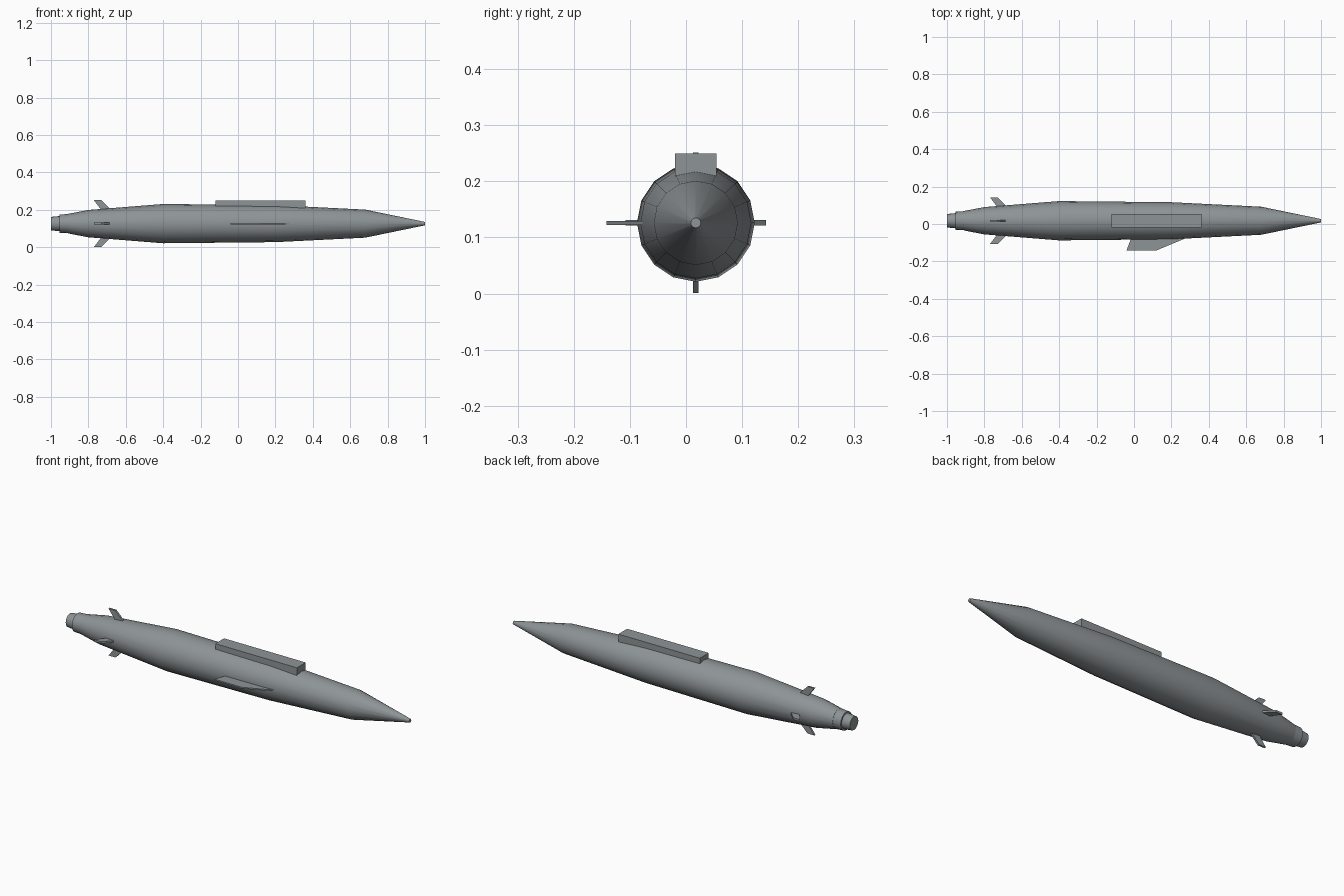
import bpy, bmesh, math
from mathutils import Matrix, Vector

cube = bpy.data.objects.get("Cube")
if cube:
    bpy.data.objects.remove(cube, do_unlink=True)

AXIS = Vector((0, 0.0175, 0.126))  # centre line of the body
SIDES = 16

grey = bpy.data.materials.new("matte_grey")
colour = (0.27, 0.295, 0.305, 1)
grey.diffuse_color = colour
grey.use_nodes = True
bsdf = grey.node_tree.nodes["Principled BSDF"]
bsdf.inputs["Base Color"].default_value = colour
bsdf.inputs["Roughness"].default_value = 0.7


def finish(name, bm, smooth=False):
    bmesh.ops.recalc_face_normals(bm, faces=bm.faces)
    mesh = bpy.data.meshes.new(name)
    bm.to_mesh(mesh)
    bm.free()
    mesh.materials.append(grey)
    obj = bpy.data.objects.new(name, mesh)
    bpy.context.collection.objects.link(obj)
    if smooth:
        bpy.ops.object.select_all(action="DESELECT")
        obj.select_set(True)
        bpy.context.view_layer.objects.active = obj
        bpy.ops.object.shade_smooth_by_angle(angle=math.radians(30))
    return obj


def lathe(name, profile):
    """Closed solid turned about the centre line from (x, radius) points."""
    bm = bmesh.new()
    rings = []
    for x, r in profile:
        angles = [math.tau * i / SIDES for i in range(SIDES)]
        rings.append([bm.verts.new(AXIS + Vector((x, r * math.cos(a), r * math.sin(a))))
                      for a in angles])
    for a, b in zip(rings, rings[1:]):
        for i in range(SIDES):
            j = (i + 1) % SIDES
            bm.faces.new((a[i], a[j], b[j], b[i]))
    bm.faces.new(rings[0])
    bm.faces.new(rings[-1])
    return finish(name, bm, smooth=True)


def fin(name, outline, thickness, angle):
    """Flat plate from (x, distance from axis) points, turned about the axis."""
    bm = bmesh.new()
    turn = Matrix.Translation(AXIS) @ Matrix.Rotation(angle, 4, "X")
    face = bm.faces.new([bm.verts.new((x, r, -thickness / 2)) for x, r in outline])
    extruded = bmesh.ops.extrude_face_region(bm, geom=[face])["geom"]
    top = [v for v in extruded if isinstance(v, bmesh.types.BMVert)]
    bmesh.ops.translate(bm, verts=top, vec=(0, 0, thickness))
    bmesh.ops.transform(bm, matrix=turn, verts=bm.verts)
    return finish(name, bm)


# Body with pointed nose, tail collar and nozzle
lathe("body", [(-0.91, 0.052), (-0.8, 0.073), (-0.4, 0.105),
               (0.2, 0.099), (0.68, 0.075), (1.0, 0.009)])
lathe("tail_collar", [(-0.955, 0.049), (-0.905, 0.051)])
lathe("nozzle", [(-1.0, 0.036), (-0.95, 0.041)])

# Box fairing along the back
bm = bmesh.new()
bmesh.ops.create_cube(bm, size=1)
bmesh.ops.scale(bm, vec=(0.48, 0.074, 0.06), verts=bm.verts)
bmesh.ops.translate(bm, vec=(0.12, AXIS.y, 0.22), verts=bm.verts)
finish("back_fairing", bm)

# Four swept tail fins
tail_outline = [(-0.77, 0.125), (-0.73, 0.125), (-0.67, 0.065), (-0.725, 0.065)]
for i, side in enumerate(("left", "top", "right", "bottom")):
    fin("tail_fin_" + side, tail_outline, 0.01, i * math.pi / 2)

# Single swept wing on one side
fin("side_wing", [(-0.04, 0.159), (0.12, 0.159), (0.285, 0.09), (-0.014, 0.09)],
    0.007, math.pi)
